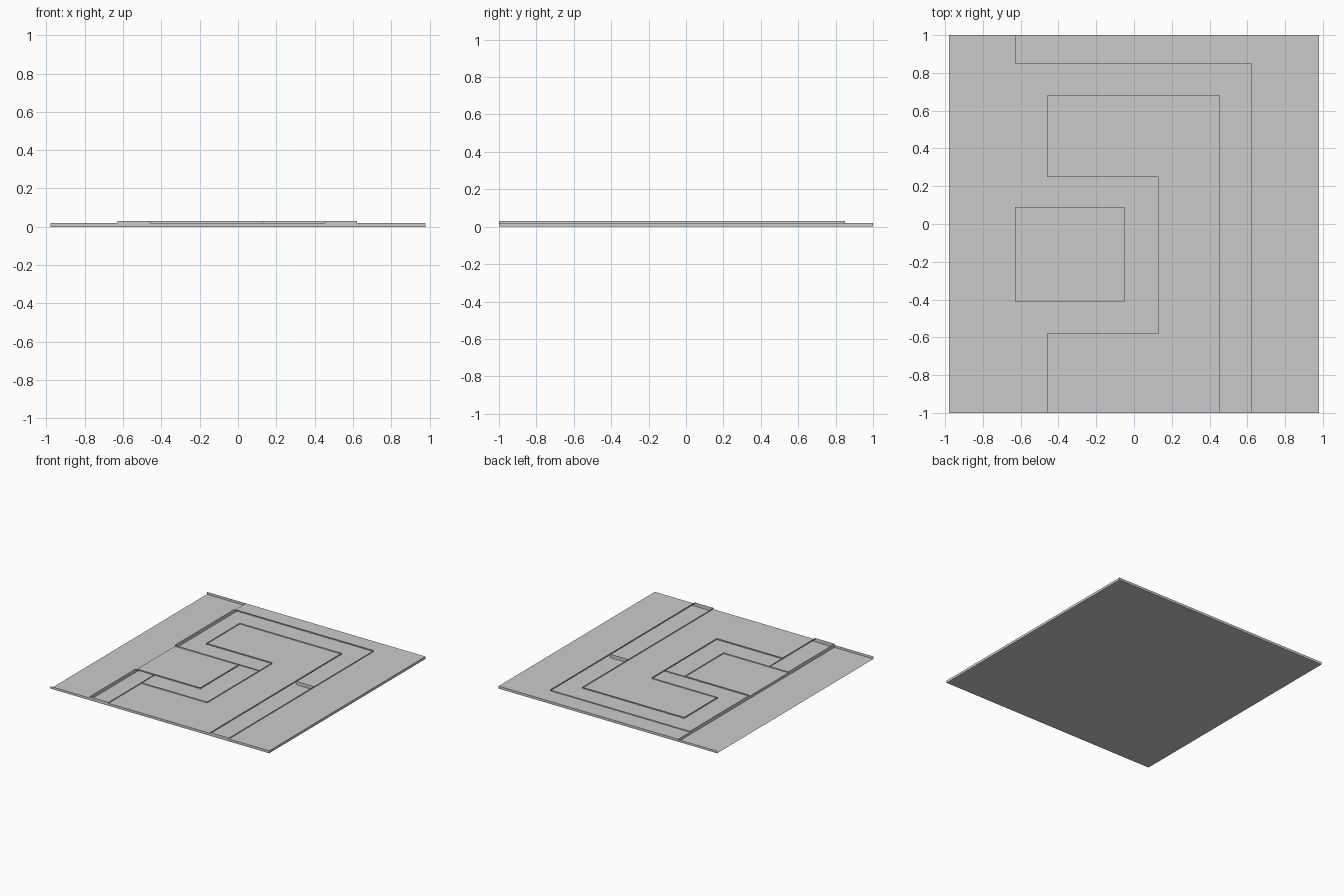
import bpy

if "Cube" in bpy.data.objects:
    bpy.data.objects.remove(bpy.data.objects["Cube"])

BASE, DECK, RIM = 0.0, 0.02, 0.03
W, D = 0.98, 1.0


def make(name, verts, faces):
    me = bpy.data.meshes.new(name)
    me.from_pydata(verts, [], faces)
    me.update()
    ob = bpy.data.objects.new(name, me)
    bpy.context.collection.objects.link(ob)
    return ob


def sheet(name, pts, z, up=True):
    """Flat polygon, given counter-clockwise."""
    order = list(range(len(pts)))
    return make(name, [(x, y, z) for x, y in pts], [order if up else order[::-1]])


def wall(name, pts, z0, z1):
    """Thin upright sheet along an open path; outside lies to its right."""
    verts = [(x, y, z) for x, y in pts for z in (z0, z1)]
    faces = [(2 * i, 2 * i + 2, 2 * i + 3, 2 * i + 1) for i in range(len(pts) - 1)]
    return make(name, verts, faces)


# Outlines of the three raised decks left between the winding channel
outer = [(0.62, -D), (W, -D), (W, D), (-0.63, D), (-0.63, 0.85), (0.62, 0.85)]
inner = [(-0.46, -D), (0.455, -D), (0.455, 0.68), (-0.46, 0.68),
         (-0.46, 0.25), (0.13, 0.25), (0.13, -0.58), (-0.46, -0.58)]
island = [(-0.63, -0.41), (-0.05, -0.41), (-0.05, 0.09), (-0.63, 0.09)]

# Bottom sheet and decks
sheet("floor", [(-W, -D), (W, -D), (W, D), (-W, D)], BASE, up=False)
sheet("outer_deck", outer, DECK)
sheet("inner_deck", inner, DECK)
sheet("island_deck", island, DECK)

# Outer skirt, open on the left side
wall("skirt", [(-W, -D), (W, -D), (W, D), (-W, D)], BASE, DECK)

# Rims along the channel
wall("outer_rim", [(0.62, -D), (0.62, 0.85), (-0.63, 0.85)], DECK, RIM)
wall("inner_rim", inner[1:] + inner[:1], DECK, RIM)
wall("island_rim", island[3:] + island[2:0:-1] + island[:1], DECK, RIM)

# Left edge: tall beside the channel, deck height elsewhere
for i, (y1, y0, top) in enumerate([(D, 0.85, DECK), (0.85, 0.09, RIM),
                                   (0.09, -0.41, DECK), (-0.41, -D, RIM)]):
    wall(f"left_edge_{i}", [(-0.63, y1), (-0.63, y0)], BASE, top)

# Channel end caps and cross walls
for i, (x0, x1) in enumerate([(-0.63, -0.46), (0.455, 0.62)]):
    wall(f"channel_end_{i}", [(x0, -D), (x1, -D)], DECK, RIM)
wall("cross_wall_right", [(0.455, 0.09), (0.62, 0.09)], BASE, RIM)
wall("cross_wall_middle", [(-0.05, 0.09), (0.13, 0.09)], DECK, RIM)
wall("cross_wall_left", [(-0.46, -0.58), (-0.46, -0.41)], DECK, RIM)
